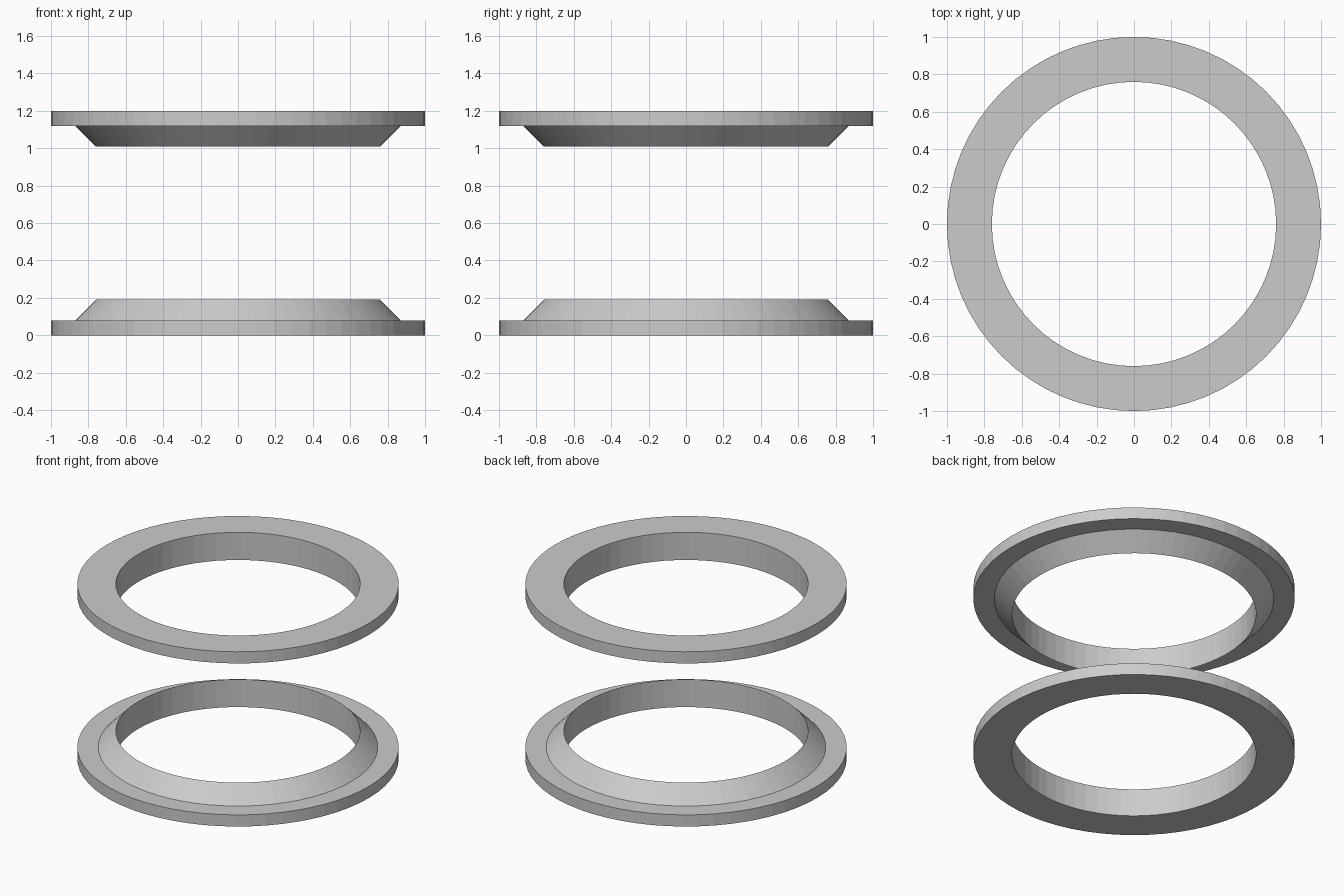
import bpy
import math

SEGMENTS = 64

if "Cube" in bpy.data.objects:
    bpy.data.objects.remove(bpy.data.objects["Cube"], do_unlink=True)

# Plain grey for both rings
grey = bpy.data.materials.new("plain grey")
grey.use_nodes = True
colour = (0.6, 0.6, 0.6, 1.0)
grey.diffuse_color = colour
grey.node_tree.nodes["Principled BSDF"].inputs["Base Color"].default_value = colour

# Cross-section (radius, height): flat flange with a conical collar
PROFILE = [(0.76, 0), (1, 0), (1, 0.08), (0.87, 0.08), (0.76, 0.19)]
HEIGHT = 1.2


def make_ring(name, flipped):
    """Revolve the profile about z; a flipped ring hangs from the top."""
    count = len(PROFILE)
    verts, faces = [], []
    for i in range(SEGMENTS):
        angle = math.tau * i / SEGMENTS
        for r, z in PROFILE:
            verts.append((r * math.cos(angle), r * math.sin(angle),
                          HEIGHT - z if flipped else z))
        for j in range(count):
            k, n = (j + 1) % count, (i + 1) % SEGMENTS
            face = (i * count + j, n * count + j, n * count + k, i * count + k)
            faces.append(face[::-1] if flipped else face)
    mesh = bpy.data.meshes.new(name)
    mesh.from_pydata(verts, [], faces)
    mesh.materials.append(grey)
    mesh.update()
    ring = bpy.data.objects.new(name, mesh)
    bpy.context.collection.objects.link(ring)
    return ring


make_ring("lower_ring", False)
make_ring("upper_ring", True)
